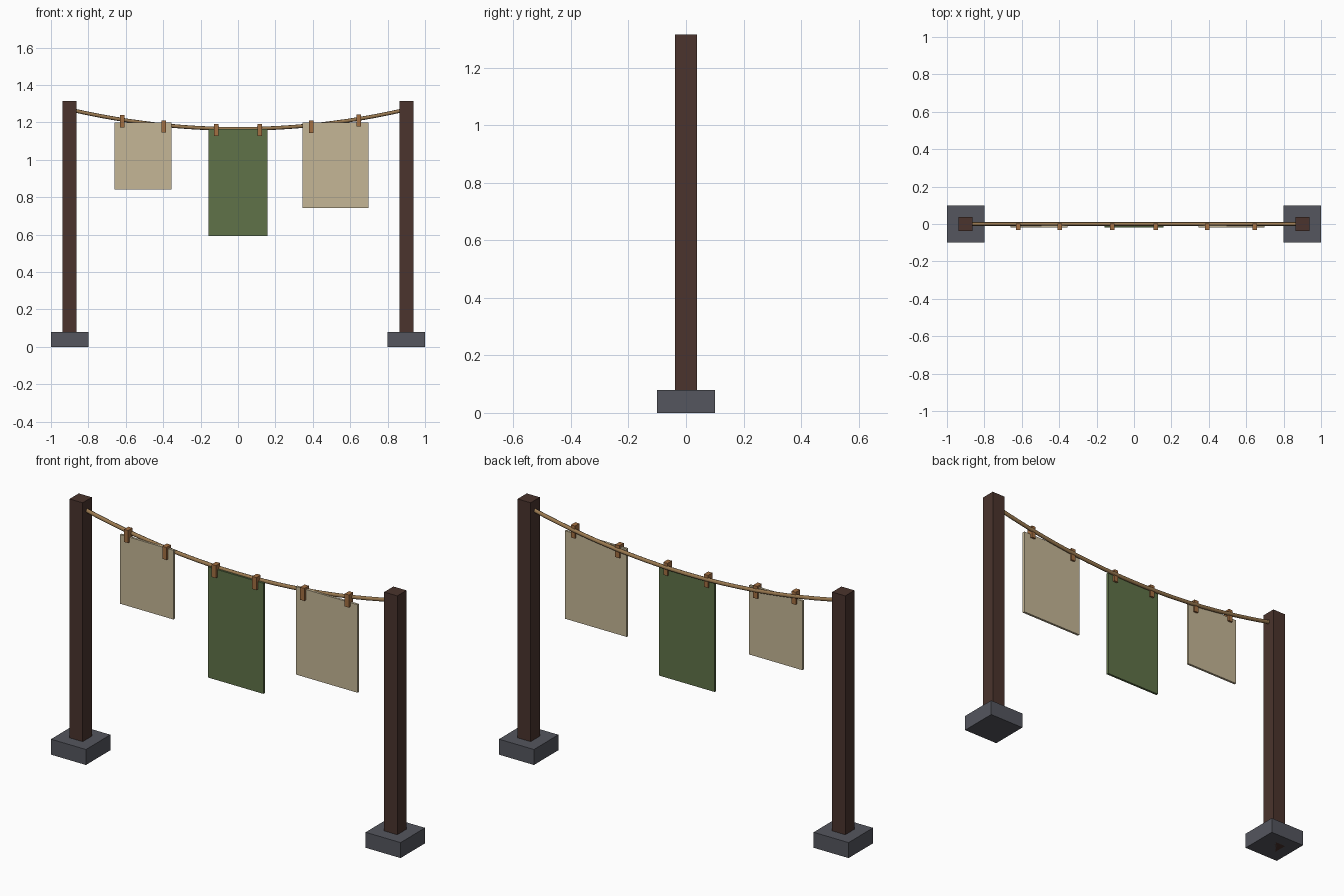
import bpy, bmesh, math

if "Cube" in bpy.data.objects:
    bpy.data.objects.remove(bpy.data.objects["Cube"])


def material(name, rgb):
    m = bpy.data.materials.new(name)
    m.diffuse_color = (*rgb, 1)
    m.use_nodes = True
    m.node_tree.nodes["Principled BSDF"].inputs["Base Color"].default_value = m.diffuse_color
    return m


WOOD = material("dark wood", (0.069, 0.034, 0.026))
STONE = material("grey stone", (0.089, 0.093, 0.112))
ROPE = material("rope tan", (0.32, 0.19, 0.08))
PEG = material("peg wood", (0.37, 0.16, 0.055))
LINEN = material("linen cloth", (0.56, 0.47, 0.305))
GREEN = material("green cloth", (0.115, 0.17, 0.065))


def box(name, x, y, z, mat):
    """Box from (min, max) ranges on each axis."""
    bm = bmesh.new()
    bmesh.ops.create_cube(bm, size=1)
    for v in bm.verts:
        v.co = [r[0] if c < 0 else r[1] for c, r in zip(v.co, (x, y, z))]
    me = bpy.data.meshes.new(name)
    bm.to_mesh(me)
    bm.free()
    me.materials.append(mat)
    ob = bpy.data.objects.new(name, me)
    bpy.context.collection.objects.link(ob)
    return ob


def rope_z(x):
    return 1.165 + 0.128 * x * x


# Posts and feet
for side, s in (("left", -1), ("right", 1)):
    cx = 0.9 * s
    box(side + "_foot", (cx - 0.1, cx + 0.1), (-0.1, 0.1), (0, 0.08), STONE)
    box(side + "_post", (cx - 0.0375, cx + 0.0375), (-0.0375, 0.0375), (0, 1.315), WOOD)

# Sagging rope
curve = bpy.data.curves.new("rope", "CURVE")
curve.dimensions = "3D"
curve.bevel_depth = 0.01
curve.bevel_resolution = 2
curve.use_fill_caps = True
spline = curve.splines.new("POLY")
N = 24
spline.points.add(N)
for i, p in enumerate(spline.points):
    x = -0.88 + 1.76 * i / N
    p.co = (x, 0, rope_z(x), 1)
curve.materials.append(ROPE)
rope = bpy.data.objects.new("rope", curve)
bpy.context.collection.objects.link(rope)

# Hanging cloths with two pegs each: name, x range, z range, peg positions
cloths = [
    ("left_cloth", (-0.661, -0.356), (0.84, 1.198), LINEN, (-0.618, -0.398)),
    ("middle_cloth", (-0.159, 0.159), (0.593, 1.165), GREEN, (-0.116, 0.116)),
    ("right_cloth", (0.344, 0.698), (0.743, 1.198), LINEN, (0.391, 0.645)),
]
for name, xr, zr, mat, pegs in cloths:
    box(name, xr, (-0.019, -0.007), zr, mat)
    for i, px in enumerate(pegs):
        cz = rope_z(px) - 0.008
        box(f"{name}_peg_{i + 1}", (px - 0.012, px + 0.012), (-0.033, 0.003),
            (cz - 0.0325, cz + 0.0325), PEG)
